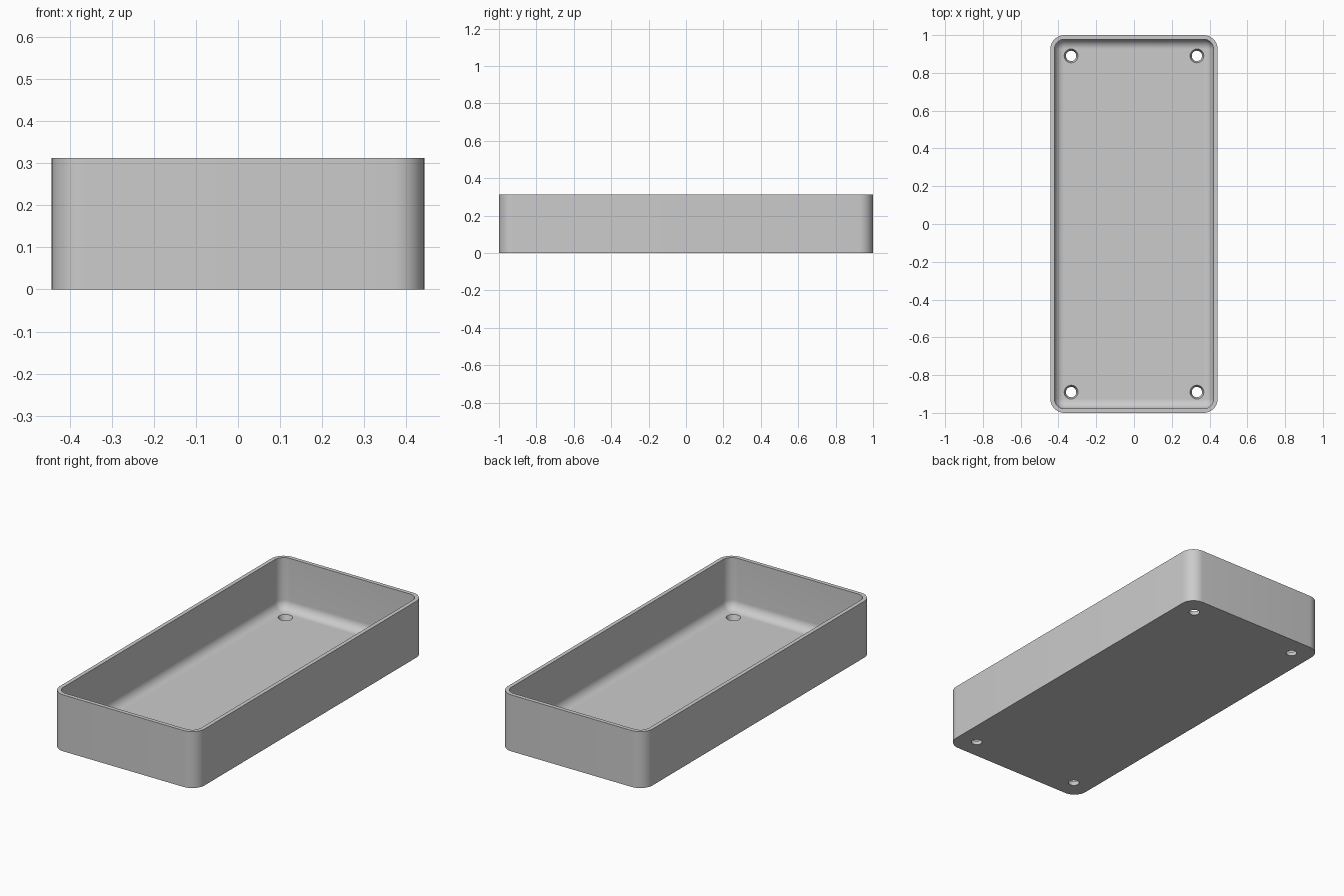
import bpy, bmesh
from math import sin, cos, pi

cube = bpy.data.objects.get("Cube")
if cube:
    bpy.data.objects.remove(cube)

HALF_X, HALF_Y, HEIGHT = 0.443, 1.0, 0.312
CORNER, WALL, FLOOR, FILLET = 0.075, 0.022, 0.028, 0.05
STEPS = 10

grey = bpy.data.materials.new("plain grey")
grey.use_nodes = True
grey.diffuse_color = (0.6, 0.6, 0.6, 1)
grey.node_tree.nodes["Principled BSDF"].inputs["Base Color"].default_value = (0.6, 0.6, 0.6, 1)


def ring(bm, inset, z):
    """Rounded rectangle of vertices, inset from the outer wall."""
    r = CORNER - inset
    verts = []
    for k, (sx, sy) in enumerate([(1, 1), (-1, 1), (-1, -1), (1, -1)]):
        for i in range(STEPS + 1):
            a = (k + i / STEPS) * pi / 2
            verts.append(bm.verts.new((sx * (HALF_X - CORNER) + r * cos(a),
                                       sy * (HALF_Y - CORNER) + r * sin(a), z)))
    return verts


def make_object(name, bm):
    bmesh.ops.recalc_face_normals(bm, faces=bm.faces)
    mesh = bpy.data.meshes.new(name)
    bm.to_mesh(mesh)
    bm.free()
    mesh.materials.append(grey)
    obj = bpy.data.objects.new(name, mesh)
    bpy.context.collection.objects.link(obj)
    return obj


# Tray shell: outer wall, flat rim, inner wall, rounded floor edge
section = [(0, 0), (0, HEIGHT), (WALL, HEIGHT)]
for i in range(STEPS + 1):
    a = i / STEPS * pi / 2
    section.append((WALL + FILLET * (1 - cos(a)), FLOOR + FILLET * (1 - sin(a))))
bm = bmesh.new()
rings = [ring(bm, inset, z) for inset, z in section]
for low, high in zip(rings, rings[1:]):
    for i in range(len(low)):
        j = (i + 1) % len(low)
        bm.faces.new((low[i], low[j], high[j], high[i]))
bm.faces.new(rings[0])
bm.faces.new(rings[-1])
tray = make_object("tray", bm)

# Screw holes, slightly wider at the floor surface
bm = bmesh.new()
for sx in (-1, 1):
    for sy in (-1, 1):
        hole = bmesh.ops.create_cone(bm, cap_ends=True, segments=32,
                                     radius1=0.022, radius2=0.042, depth=0.06)
        bmesh.ops.translate(bm, verts=hole["verts"], vec=(sx * 0.333, sy * 0.89, FLOOR / 2))
cutter = make_object("hole_cutter", bm)
cutter.hide_render = True
cutter.hide_set(True)

cut = tray.modifiers.new("screw holes", "BOOLEAN")
cut.operation = "DIFFERENCE"
cut.solver = "EXACT"
cut.object = cutter
bpy.context.view_layer.objects.active = tray
tray.select_set(True)
bpy.ops.object.modifier_apply(modifier=cut.name)
bpy.data.objects.remove(cutter)
bpy.ops.object.shade_smooth_by_angle(angle=pi / 6)
